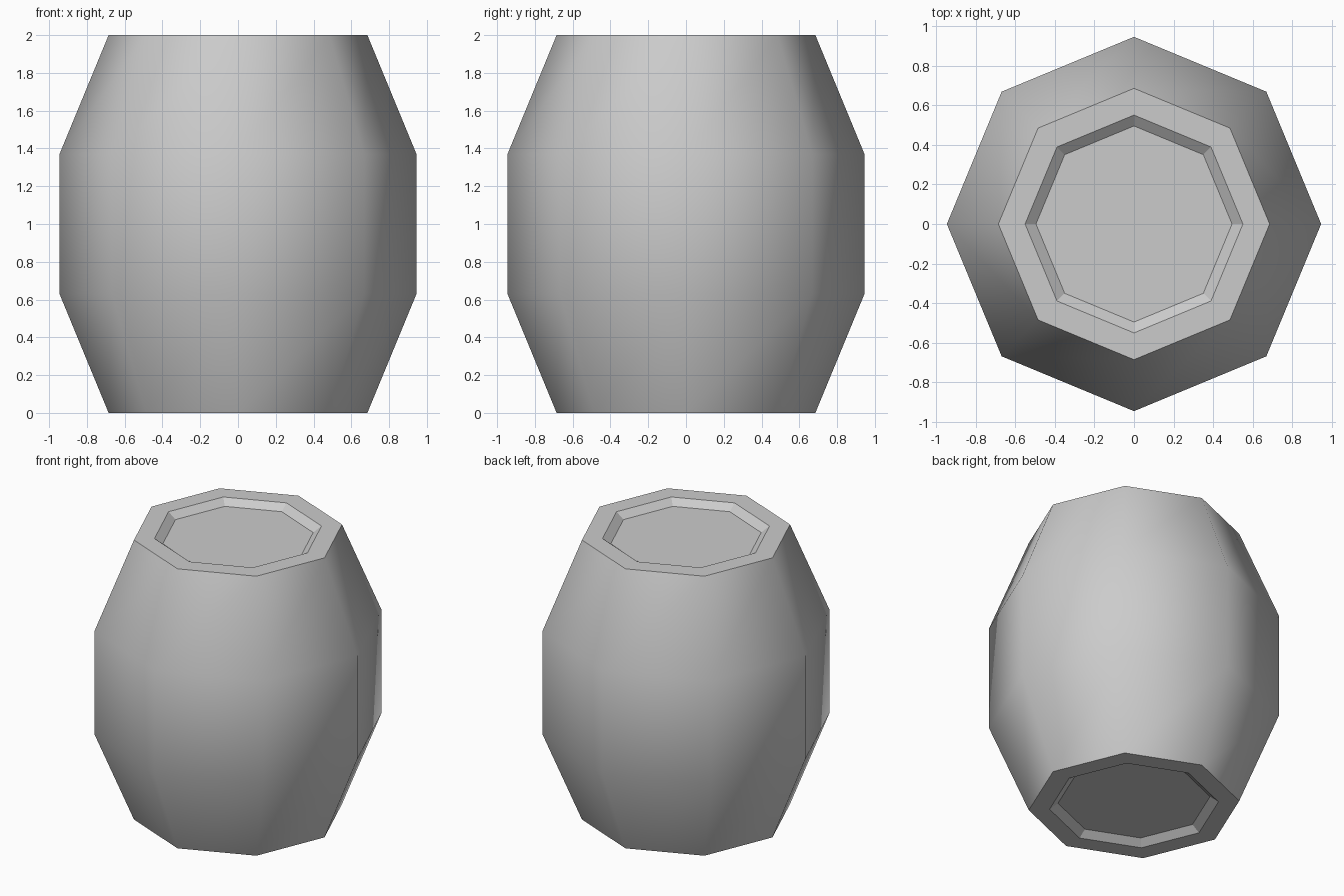
import bpy
import bmesh
from math import cos, sin, tau

default_cube = bpy.data.objects.get("Cube")
if default_cube:
    bpy.data.objects.remove(default_cube, do_unlink=True)

SIDES = 8
# Barrel profile, bottom recess to top recess: (radius, height)
half = [(0.495, 0.042), (0.55, 0.0), (0.685, 0.0), (0.945, 0.63)]
profile = half + [(r, 2 - z) for r, z in reversed(half)]

# One plain grey
grey = bpy.data.materials.new("barrel_grey")
grey.use_nodes = True
colour = (0.6, 0.6, 0.6, 1)
grey.diffuse_color = colour
grey.node_tree.nodes["Principled BSDF"].inputs["Base Color"].default_value = colour

# Revolved staves, rims and recess walls
bm = bmesh.new()
rings = [[bm.verts.new((r * cos(tau * i / SIDES), r * sin(tau * i / SIDES), z))
          for i in range(SIDES)] for r, z in profile]
for level, (low, high) in enumerate(zip(rings, rings[1:])):
    for i in range(SIDES):
        j = (i + 1) % SIDES
        face = bm.faces.new((low[i], low[j], high[j], high[i]))
        face.smooth = 2 <= level <= 4

# Recessed floors of both ends
bm.faces.new(list(reversed(rings[0])))
bm.faces.new(rings[-1])

# Only the curved outer wall is blended
for edge in bm.edges:
    edge.smooth = all(f.smooth for f in edge.link_faces)

mesh = bpy.data.meshes.new("barrel")
bm.to_mesh(mesh)
bm.free()
mesh.materials.append(grey)
barrel = bpy.data.objects.new("barrel", mesh)
bpy.context.collection.objects.link(barrel)
